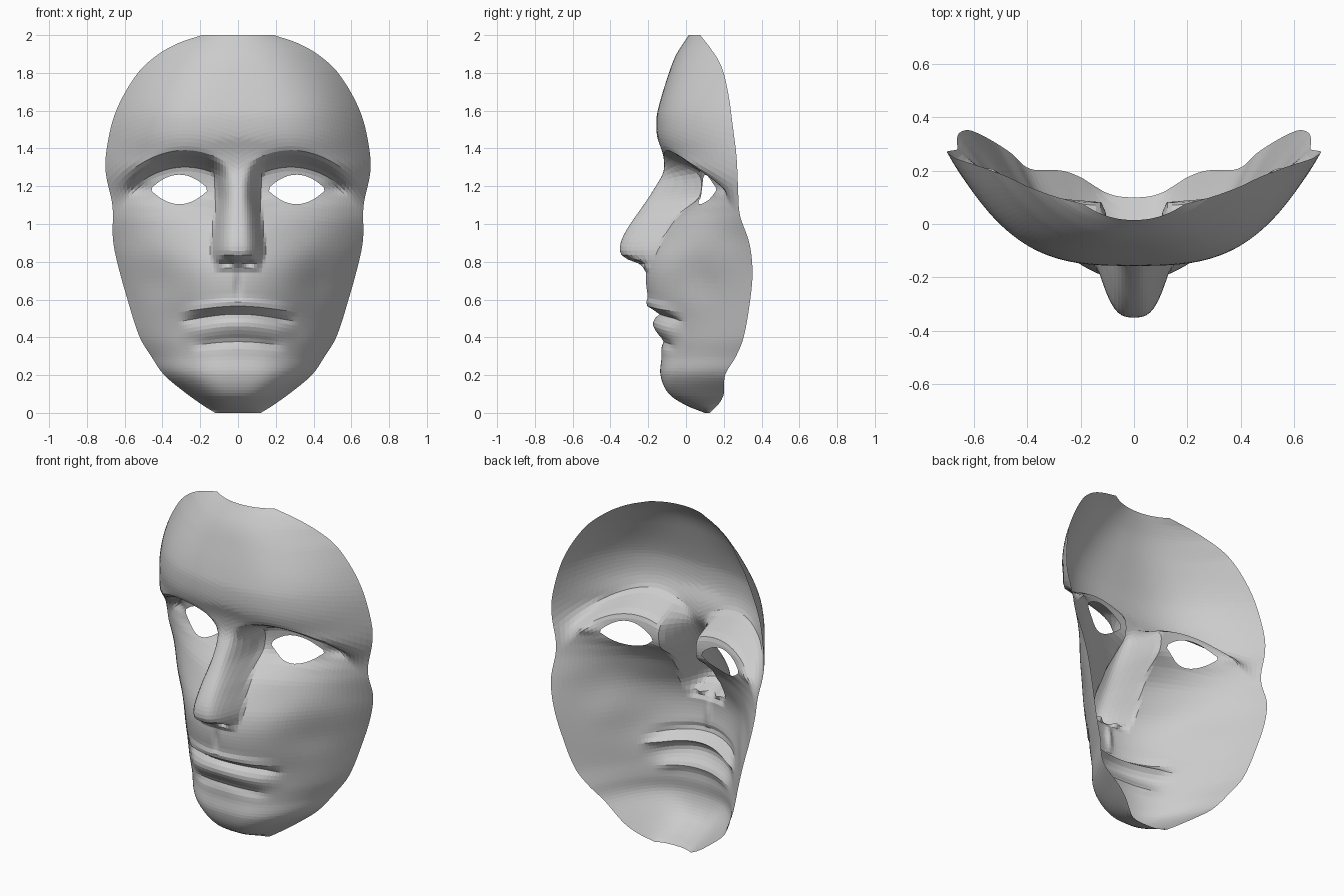
import bpy
import bmesh
from math import exp, cos, pi

default_cube = bpy.data.objects.get("Cube")
if default_cube:
    bpy.data.objects.remove(default_cube, do_unlink=True)

COLUMNS, ROWS = 40, 100


def smooth_curve(points):
    """Return a smooth function through (position, value) pairs."""
    def slope(i):
        low, high = points[max(i - 1, 0)], points[min(i + 1, len(points) - 1)]
        return (high[1] - low[1]) / (high[0] - low[0])

    def evaluate(position):
        index = 0
        while index < len(points) - 2 and position > points[index + 1][0]:
            index += 1
        (start, first), (end, second) = points[index], points[index + 1]
        span = end - start
        t = min(max((position - start) / span, 0), 1)
        blend = t * t * (3 - 2 * t)
        ease_in = t * (1 - t) ** 2 * span * slope(index)
        ease_out = t * t * (t - 1) * span * slope(index + 1)
        return first + (second - first) * blend + ease_in + ease_out
    return evaluate


def step(low, high, value):
    t = min(max((value - low) / (high - low), 0), 1)
    return t * t * (3 - 2 * t)


def bump(offset, width):
    return exp(-(offset / width) ** 2)


def mix(first, second, factor):
    return first + (second - first) * factor


# Outline seen from the front, and depth of the outer rim
half_width = smooth_curve([
    (0, .12), (.03, .17), (.1, .27), (.2, .39), (.3, .46), (.4, .52), (.6, .585),
    (.8, .64), (.92, .662), (1.1, .665), (1.27, .7), (1.4, .695), (1.6, .645),
    (1.8, .53), (1.9, .42), (1.96, .31), (2, .19)])
rim_depth = smooth_curve([
    (0, .125), (.05, .175), (.1, .2), (.2, .207), (.3, .265), (.4, .305), (.6, .34),
    (.75, .352), (.9, .335), (1.05, .285), (1.2, .275), (1.35, .268), (1.5, .25),
    (1.7, .222), (1.84, .185), (1.93, .13), (2, .075)])

# Centre line depths of the lower face, forehead and nose
face_depth = smooth_curve([
    (0, .1), (.04, 0), (.1, -.09), (.2, -.135), (.3, -.13), (.4, -.14), (.5, -.165),
    (.6, -.2), (.7, -.215), (.78, -.21), (.87, -.18), (1, -.1), (1.08, -.01),
    (1.15, .07), (1.3, .07), (1.5, .04)])
brow_depth = smooth_curve([
    (1.1, -.08), (1.3, -.115), (1.36, -.12), (1.45, -.15), (1.52, -.157), (1.6, -.15),
    (1.8, -.09), (1.9, -.05), (2, .015)])
nose_ridge = smooth_curve([
    (.75, -.215), (.79, -.25), (.82, -.325), (.85, -.348), (.88, -.35), (.93, -.335),
    (1, -.295), (1.1, -.225), (1.2, -.16), (1.28, -.118), (1.36, -.12), (1.45, -.15)])
nose_foot = smooth_curve([(.78, .13), (.87, .145), (1, .13), (1.2, .12), (1.4, .17)])

# How sharply the lower face turns back towards the rim
face_power = smooth_curve([
    (0, 2.6), (.15, 3), (.35, 2.4), (.5, 2.05), (.8, 1.9), (.95, 1.7), (1.05, 1.85),
    (1.15, 2.4)])


def brow_drop(x):
    return 1.4 * (x - .28) ** 2


def mouth_drop(x):
    return .6 * x * x * bump(x, .5)


def eye_field(point):
    """Negative inside the almond-shaped eye opening."""
    return abs(point.z - 1.183) / .078 + ((point.x - .31) / .155) ** 2 - 1


def mask_depth(x, z):
    across = x / half_width(z)
    rim = rim_depth(z)
    # Jaw, hollow cheeks and cheekbones
    lower = mix(face_depth(z), rim, across ** face_power(z))
    inner = 1 - across ** 4
    lower += .035 * inner * bump(x - .44, .12) * bump(z - .69, .13)
    lower -= .012 * inner * bump(x - .45, .14) * bump(z - .92, .08)
    # Fold beside the outer corner of the eye
    lower += .02 * bump(x - .53, .07) * bump(z - 1.19, .03)
    # Forehead, joined under an arched brow
    power = mix(3.3, 2.2, step(1.6, 2, z))
    upper = mix(brow_depth(z), rim, .06 * across ** 2 + .94 * across ** power)
    brow = 1.345 - brow_drop(x)
    spread = .055 + .07 * step(.48, .68, x)
    y = mix(lower, upper, step(brow - spread, brow + spread, z))
    # Rounded nose with nostrils
    if .75 < z < 1.45:
        side = min(x / nose_foot(z), 1)
        y = mix(nose_ridge(z), y, 1 - (1 - side ** 3) ** 1.5)
        y += .04 * bump(x - .055, .025) * bump(z - .795, .018)
    # Groove above the lip
    y += .015 * bump(x, .02) * bump(z - .68, .07)
    # Lips
    lip = z + mouth_drop(x)
    fade = 1 - step(.2, .33, x)
    y += fade * (.035 * bump(lip - .525, .02) - .02 * bump(lip - .575, .025))
    y -= fade * .02 * bump(lip - .46, .04)
    y += .018 * (1 - step(.15, .27, x)) * bump(lip - .38, .025)
    return y


# Half of the mask as a shaped sheet, its rows following the brow and mouth
bm = bmesh.new()
grid = []
for row in range(ROWS + 1):
    t = row / ROWS
    level = 2 * mix(t, (1 - cos(pi * t)) / 2, .3)
    keep_ends = step(0, .2, level) * step(2, 1.8, level)
    grid.append([])
    for column in range(COLUMNS + 1):
        across = (column / COLUMNS) ** 1.15
        x = across * half_width(level)
        shift = brow_drop(x) * bump(level - 1.345, .24)
        shift += mouth_drop(x) * bump(level - .48, .18)
        z = level - shift * keep_ends
        x = across * half_width(z)
        grid[-1].append(bm.verts.new((x, mask_depth(x, z), z)))
for below, above in zip(grid, grid[1:]):
    for i in range(COLUMNS):
        bm.faces.new((below[i], below[i + 1], above[i + 1], above[i]))

# Cut the eye opening along its exact border
border = set()
for edge in list(bm.edges):
    a, b = edge.verts
    field_a = eye_field(a.co)
    if field_a * eye_field(b.co) < 0:
        low, high = 0, 1
        for _ in range(14):
            middle = (low + high) / 2
            if eye_field(a.co.lerp(b.co, middle)) * field_a > 0:
                low = middle
            else:
                high = middle
        border.add(bmesh.utils.edge_split(edge, a, low)[1])
for face in list(bm.faces):
    cuts = [v for v in face.verts if v in border]
    if len(cuts) == 2:
        bmesh.utils.face_split(face, cuts[0], cuts[1])
inside = [f for f in bm.faces if max(eye_field(v.co) for v in f.verts) < .01]
bmesh.ops.delete(bm, geom=inside, context='FACES')

mesh = bpy.data.meshes.new("face_mask")
bm.to_mesh(mesh)
bm.free()
mask = bpy.data.objects.new("face_mask", mesh)
bpy.context.collection.objects.link(mask)

# Mirror the other half
mirror = mask.modifiers.new("mirror_half", 'MIRROR')
mirror.use_clip = True
mirror.merge_threshold = .0005

# Plain grey finish
grey = bpy.data.materials.new("plain_grey")
grey.use_nodes = True
colour = (.6, .6, .6, 1)
grey.diffuse_color = colour
grey.node_tree.nodes["Principled BSDF"].inputs["Base Color"].default_value = colour
mesh.materials.append(grey)
